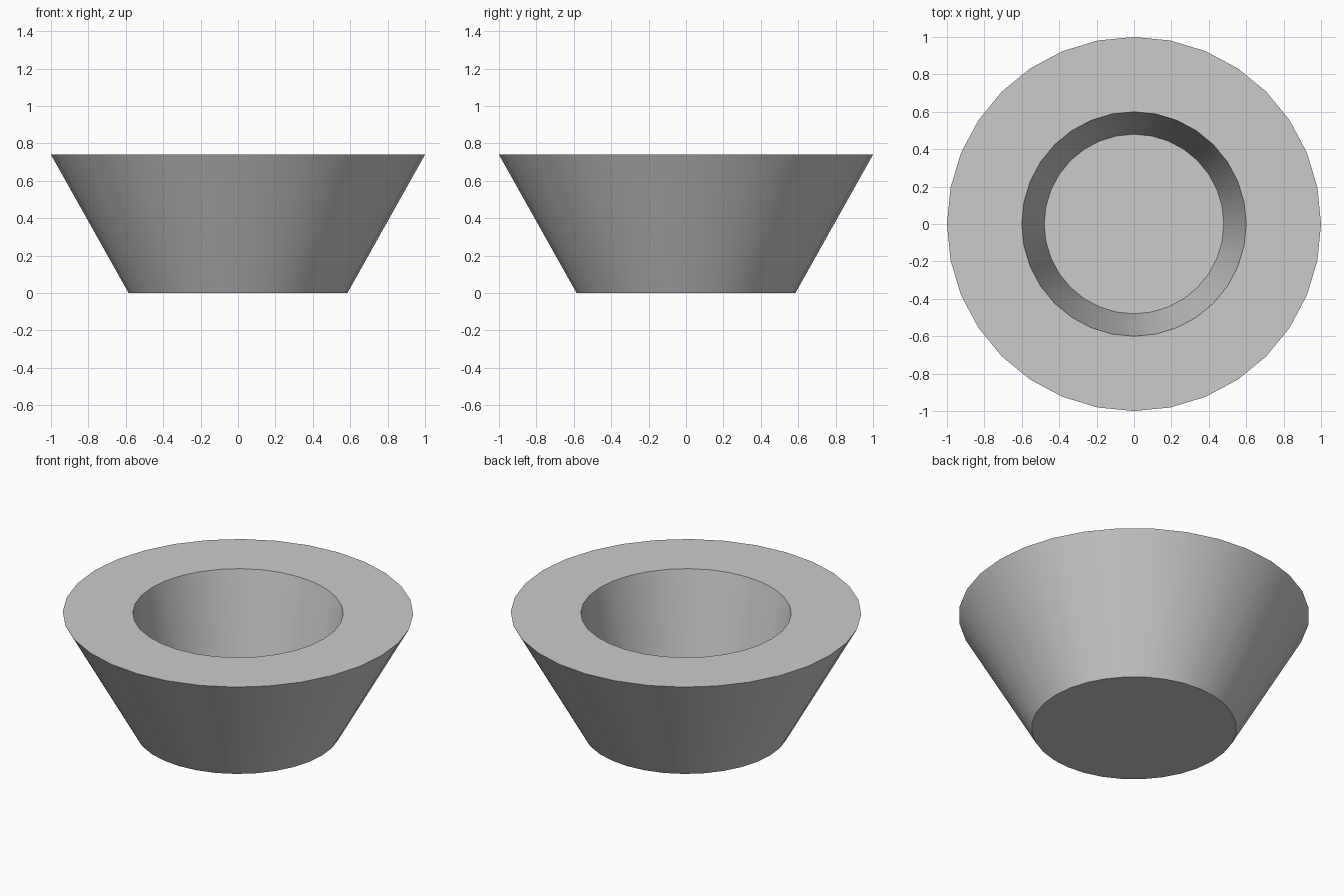
import bpy, bmesh
from math import cos, sin, tau, radians

if "Cube" in bpy.data.objects:
    bpy.data.objects.remove(bpy.data.objects["Cube"])

SIDES = 32
# Profile (radius, height): outer base, outer rim, inner rim, inner floor
PROFILE = [(0.585, 0.0), (1.0, 0.74), (0.6, 0.74), (0.48, 0.1)]

bm = bmesh.new()
rings = [[bm.verts.new((r * cos(tau * i / SIDES), r * sin(tau * i / SIDES), z))
          for i in range(SIDES)] for r, z in PROFILE]

# Outer wall, flat rim and inner wall
for a, b in zip(rings, rings[1:]):
    for i in range(SIDES):
        j = (i + 1) % SIDES
        bm.faces.new((a[i], a[j], b[j], b[i]))

# Underside and inner floor
bm.faces.new(rings[0][::-1])
bm.faces.new(rings[-1])

mesh = bpy.data.meshes.new("tapered_pot")
bm.to_mesh(mesh)
bm.free()

pot = bpy.data.objects.new("tapered_pot", mesh)
bpy.context.collection.objects.link(pot)
bpy.context.view_layer.objects.active = pot
pot.select_set(True)
bpy.ops.object.shade_smooth_by_angle(angle=radians(30))
